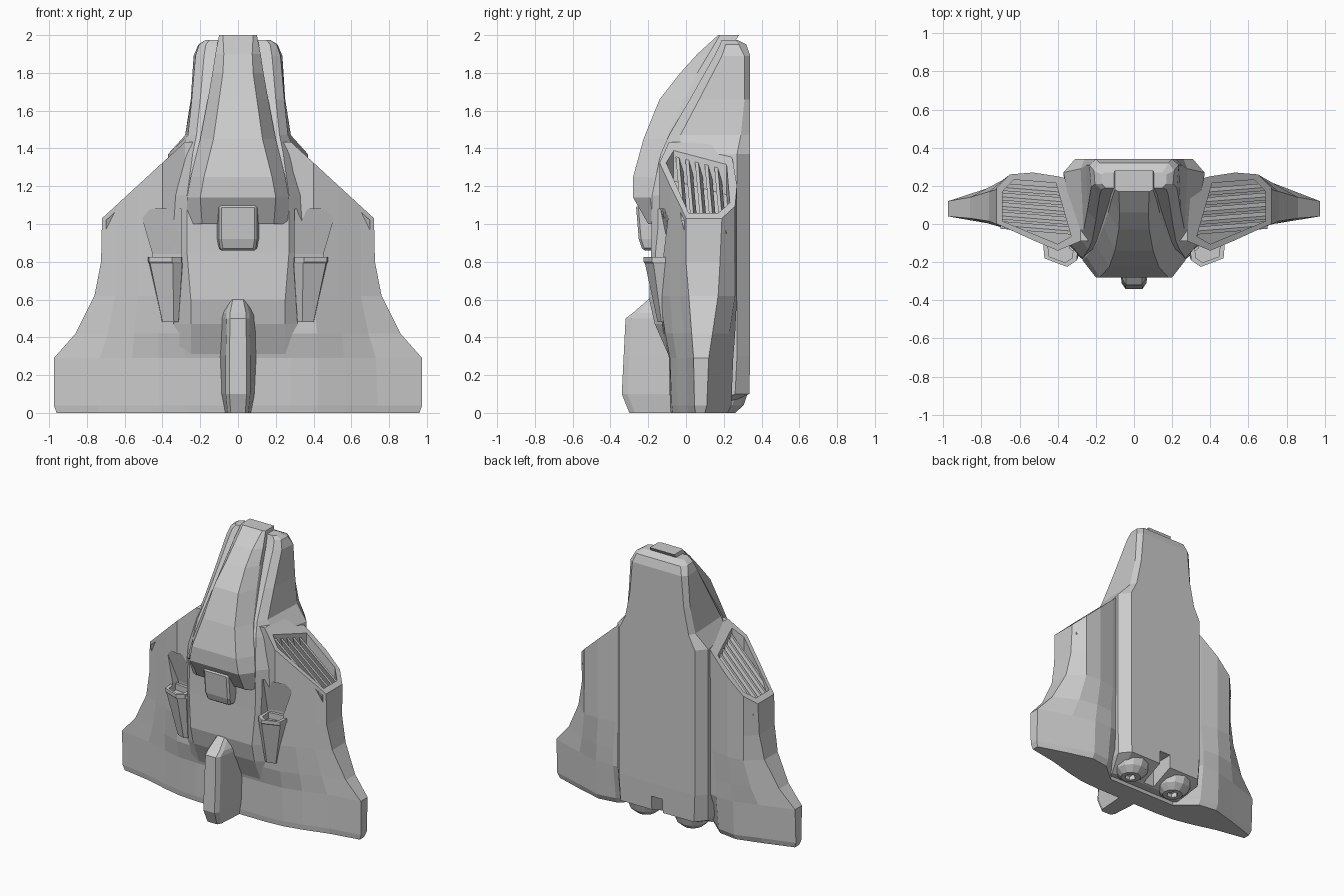
import bpy, bmesh, math

if "Cube" in bpy.data.objects:
    bpy.data.objects.remove(bpy.data.objects["Cube"])

def make(name, bm):
    bmesh.ops.remove_doubles(bm, verts=bm.verts, dist=1e-5)
    bmesh.ops.recalc_face_normals(bm, faces=bm.faces)
    me = bpy.data.meshes.new(name)
    bm.to_mesh(me)
    bm.free()
    ob = bpy.data.objects.new(name, me)
    bpy.context.collection.objects.link(ob)
    return ob

def loft(name, rings, strip_caps=False, bevel=0):
    """Skin a list of equal-length closed rings of 3D points."""
    bm = bmesh.new()
    rows = [[bm.verts.new(p) for p in r] for r in rings]
    n = len(rows[0])
    for a, b in zip(rows, rows[1:]):
        for i in range(n):
            bm.faces.new((a[i], a[(i + 1) % n], b[(i + 1) % n], b[i]))
    for r in (rows[0], rows[-1]):
        if strip_caps:
            for i in range(n // 2 - 1):
                bm.faces.new((r[i], r[i + 1], r[n - 2 - i], r[n - 1 - i]))
        else:
            bm.faces.new(r)
    ob = make(name, bm)
    if bevel:
        m = ob.modifiers.new("bevel", 'BEVEL')
        m.width, m.segments, m.limit_method = bevel, 1, 'ANGLE'
        m.angle_limit = math.radians(40)
    return ob

def sym(z, half):
    """Full ring from a half outline running front to back."""
    return [(x, y, z) for x, y in half] + [(-x, y, z) for x, y in reversed(half)]

def cut(ob, cutter):
    m = ob.modifiers.new("cut", 'BOOLEAN')
    m.operation, m.solver, m.object = 'DIFFERENCE', 'EXACT', cutter
    bpy.context.view_layer.objects.active = ob
    bpy.ops.object.modifier_apply(modifier=m.name)

def slant(x):
    return 1.03 + (0.72 - abs(x)) * 0.92

# Wing hull: columns of (x, front y, back y), mirrored; top follows the intake slope
mid = [(.28, -.09, .22), (.40, -.14, .25), (.53, -.085, .27), (.65, -.03, .26)]
rows = [
    (0.0, [(.28, -.08, .08), (.42, -.07, .20), (.56, -.04, .22), (.74, .01, .17), (.96, .05, .10)]),
    (0.04, [(.28, -.085, .10), (.42, -.075, .22), (.56, -.045, .24), (.74, .005, .18), (.975, .045, .11)]),
    (0.29, [(.28, -.09, .22), (.42, -.085, .25), (.56, -.05, .25), (.73, .0, .2), (.975, .04, .12)]),
    (0.42, [(.28, -.12, .22), (.42, -.11, .25), (.55, -.07, .26), (.69, -.01, .23), (.86, .03, .14)]),
    (0.62, mid + [(.76, .015, .17)]),
    (0.80, mid + [(.725, .0, .18)]),
    (None, mid + [(.72, .0, .19)]),
]
rings = []
for z, cols in rows:
    front = [(-x, f) for x, f, b in reversed(cols)] + [(x, f) for x, f, b in cols]
    back = [(x, b) for x, f, b in reversed(cols)] + [(-x, b) for x, f, b in cols]
    rings.append([(x, y, slant(x) if z is None else z) for x, y in front + back])
hull = loft("wing_hull", rings, strip_caps=True)

# Fuselage with flat belly slab and narrow nose
lo = [(.37, .27), (.31, .34)]
fuselage = loft("fuselage", [sym(z, h) for z, h in [
    (.02, [(.25, -.08), (.30, -.06), (.30, .12), (.25, .15)]),
    (.10, [(.25, -.085), (.33, -.07), (.36, .26), (.30, .335)]),
    (.30, [(.25, -.09), (.34, -.075)] + lo),
    (.47, [(.25, -.165), (.34, -.11)] + lo),
    (.60, [(.25, -.195), (.34, -.12)] + lo),
    (.85, [(.27, -.185), (.34, -.13)] + lo),
    (1.15, [(.27, -.18), (.34, -.10)] + lo),
    (1.37, [(.24, -.135), (.31, -.03)] + lo),
    (1.47, [(.22, -.09), (.265, -.03), (.28, .29), (.26, .34)]),
    (1.66, [(.20, .02), (.245, .07), (.25, .31), (.22, .34)]),
    (1.89, [(.18, .15), (.225, .19), (.235, .31), (.20, .34)]),
    (1.95, [(.17, .18), (.205, .21), (.21, .28), (.18, .32)]),
    (1.975, [(.15, .19), (.17, .21), (.17, .26), (.15, .27)]),
]])

# Raised canopy spine
loft("canopy", [sym(z, [(a, f), (b, g), (b, g + .1)]) for z, a, f, b, g in [
    (2.0, .08, .17, .10, .18), (1.9, .075, .06, .12, .12), (1.8, .08, -.03, .135, .06),
    (1.66, .10, -.14, .16, -.01), (1.45, .13, -.225, .20, -.11),
    (1.25, .18, -.28, .25, -.17), (1.14, .20, -.28, .27, -.19), (1.0, .19, -.20, .27, -.17)]])

# Block behind the canopy
loft("canopy_block", [sym(z, [(a, f), (b, -.12)]) for z, a, f, b in [
    (.86, .09, -.23, .11, ), (.92, .10, -.25, .12), (1.1, .10, -.265, .12)]], bevel=.012)

# Dorsal fin with flared root
loft("dorsal_fin", [sym(z, [(a * .7, f), (a, f + .03), (b, -.05)]) for z, a, f, b in [
    (0, .055, -.30, .07), (.1, .065, -.34, .09), (.3, .065, -.33, .10),
    (.5, .06, -.32, .11), (.53, .06, -.28, .11), (.6, .04, -.20, .08)]])

# Notch between the engines
notch = loft("notch_cutter", [sym(z, [(.045, .16), (.045, .5)]) for z in (-.2, .2)])
cut(fuselage, notch)
cutters = [notch]

for s, side in ((1, "right"), (-1, "left")):
    # Sloped air intake opening
    poly = [(.33, -.065), (.40, -.105), (.69, .015), (.69, .17), (.63, .232), (.41, .215)]
    duct = loft("intake_cutter", [[(s * x, y, slant(x) + d) for x, y in poly] for d in (-.16, .05)])
    # Trough ahead of each cannon
    trough = loft("trough_cutter", [
        [(s * x0, -.5, z), (s * x1, -.5, z), (s * x1, y + .03, z), (s * x0, y, z)]
        for z, x0, x1, y in [(.78, .30, .45, -.08), (.84, .30, .45, -.085), (1.08, .30, .52, -.135)]])
    cut(hull, duct)
    cut(hull, trough)
    cut(fuselage, trough)
    cutters += [duct, trough]

    # Louvre slats in the intake
    for k in range(5):
        y = -.045 + k * .05
        loft(f"intake_slat_{side}_{k + 1}", [
            [(s * x, y + dy + e, slant(x) + dz) for dy, dz in
             [(0, -.03), (.018, -.03), (.04, -.10), (.022, -.10)]]
            for x, e in ((.33, -.01), (.70, .02))])

    # Cannon housing with hollow front end
    sec = [(.29, -.08), (.30, -.19), (.35, -.225), (.47, -.18), (.48, -.06)]
    tail = [(.31, -.08), (.315, -.135), (.34, -.15), (.40, -.13), (.41, -.06)]
    cx, cy = .385, -.145
    inner = [(cx + (x - cx) * .72, cy + (y - cy) * .72) for x, y in sec]
    shape = [(tail, .48), ([(x - .005, y + .008) for x, y in sec], .79), (sec, .80),
             (sec, .825), (inner, .825), (inner, .77)]
    loft(f"cannon_{side}", [[(s * x, y, z) for x, y in p] for p, z in shape])

    # Engine nacelle with recessed hexagonal nozzle
    loft(f"engine_{side}", [
        [(s * .19 + r * math.cos(i * math.pi / 6), .19 + r * math.sin(i * math.pi / 6), z)
         for i in range(12)]
        for z, r in [(.05, .035), (0, .045), (0, .07), (.04, .115), (.13, .145), (.4, .145)]])
    loft(f"nozzle_{side}", [
        [(s * .19 + r * math.cos(i * math.pi / 3), .19 + r * math.sin(i * math.pi / 3), z)
         for i in range(6)]
        for z, r in [(.045, .03), (.0, .04), (.0, .058), (.05, .062)]])

for c in cutters:
    bpy.data.objects.remove(c)
